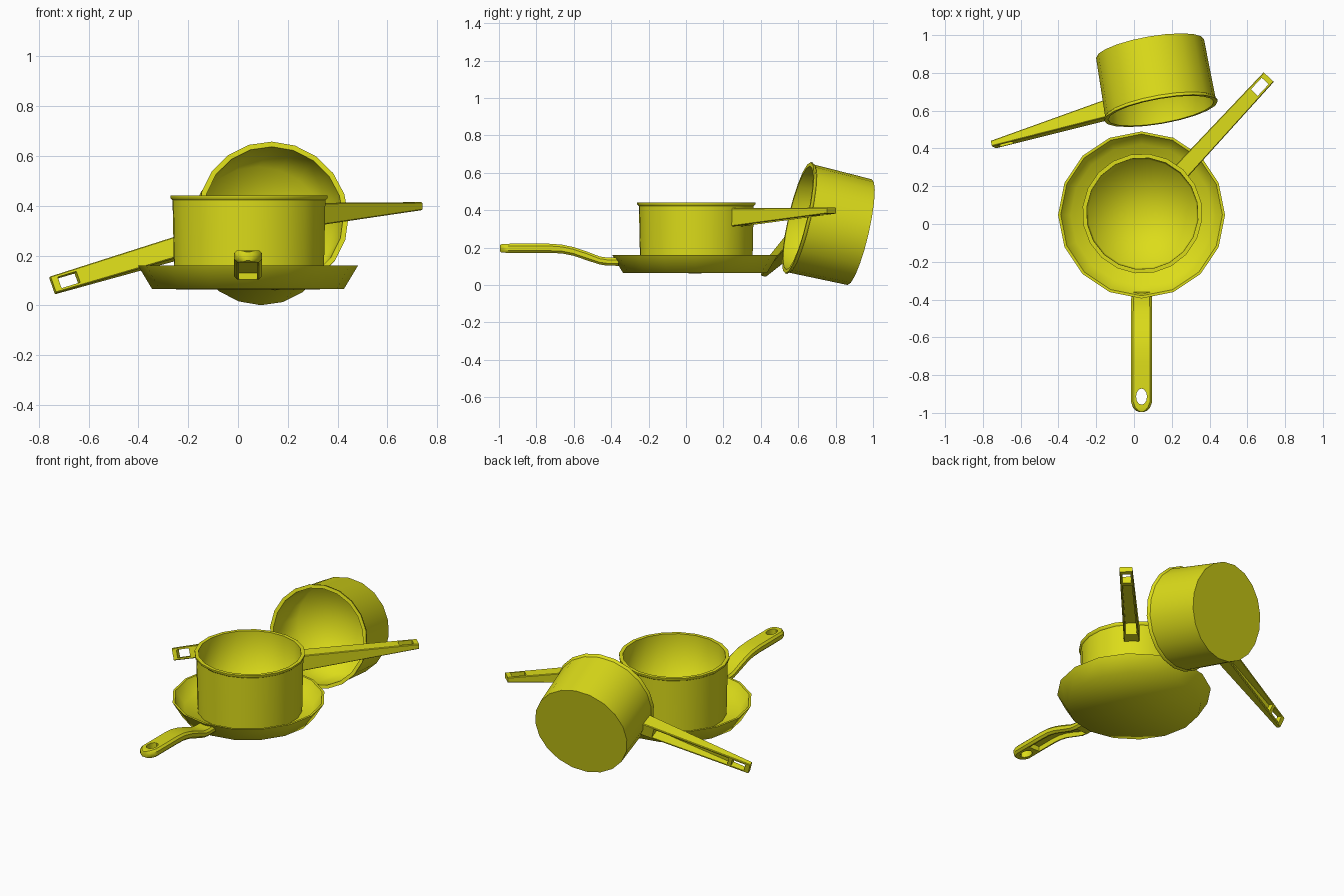
import bpy, bmesh, math
from mathutils import Matrix, Vector

if "Cube" in bpy.data.objects:
    bpy.data.objects.remove(bpy.data.objects["Cube"])

mat = bpy.data.materials.new("yellow_enamel")
mat.diffuse_color = (0.72, 0.72, 0.01, 1)
mat.use_nodes = True
mat.node_tree.nodes["Principled BSDF"].inputs["Base Color"].default_value = mat.diffuse_color


def add(name, bm, matrix):
    bmesh.ops.recalc_face_normals(bm, faces=bm.faces[:])
    me = bpy.data.meshes.new(name)
    bm.to_mesh(me)
    bm.free()
    me.materials.append(mat)
    ob = bpy.data.objects.new(name, me)
    bpy.context.collection.objects.link(ob)
    ob.matrix_world = matrix
    return ob


def lathe(name, profile, sides, sharp, matrix):
    """Revolve (r, z) points around z; rings listed in sharp keep a hard edge."""
    bm = bmesh.new()
    rings = []
    for r, z in profile:
        if r == 0:
            rings.append([bm.verts.new((0, 0, z))] * sides)
        else:
            rings.append([bm.verts.new((r * math.cos(2 * math.pi * i / sides),
                                        r * math.sin(2 * math.pi * i / sides), z))
                          for i in range(sides)])
    for a, b in zip(rings, rings[1:]):
        for i in range(sides):
            j = (i + 1) % sides
            vs = list(dict.fromkeys((a[i], a[j], b[j], b[i])))
            bm.faces.new(vs).smooth = True
    for k in sharp:
        for i in range(sides):
            bm.edges.get((rings[k][i], rings[k][(i + 1) % sides])).smooth = False
    return add(name, bm, matrix)


def sweep(name, stations, bevel, matrix):
    """Loft bevelled box sections (x, half width, top, bottom) along x."""
    bm = bmesh.new()
    rings = []
    for x, w, t, b in stations:
        c = min(bevel, w * 0.5)
        pts = [(-w, b + c), (-w + c, b), (w - c, b), (w, b + c),
               (w, t - c), (w - c, t), (-w + c, t), (-w, t - c)]
        if bevel == 0:
            pts = [(-w, b), (w, b), (w, t), (-w, t)]
        rings.append([bm.verts.new((x, y, z)) for y, z in pts])
    n = len(rings[0])
    for p, q in zip(rings, rings[1:]):
        for i in range(n):
            bm.faces.new((p[i], p[(i + 1) % n], q[(i + 1) % n], q[i]))
    bm.faces.new(rings[0])
    bm.faces.new(rings[-1])
    return add(name, bm, matrix)


def cut(ob, cutter):
    cutter.hide_render = True
    mod = ob.modifiers.new("cut", 'BOOLEAN')
    mod.operation = 'DIFFERENCE'
    mod.solver = 'EXACT'
    mod.object = cutter
    bpy.context.view_layer.objects.active = ob
    bpy.ops.object.modifier_apply(modifier=mod.name)
    bpy.data.objects.remove(cutter)


def smooth(ob, angle):
    bpy.ops.object.select_all(action='DESELECT')
    ob.select_set(True)
    bpy.context.view_layer.objects.active = ob
    bpy.ops.object.shade_smooth_by_angle(angle=math.radians(angle))


def saucepan(prefix, m):
    # Tapered pot with a small rolled lip
    lathe(prefix + "_pot",
          [(0, 0), (0.302, 0), (0.309, 0.338), (0.318, 0.346), (0.318, 0.357),
           (0.296, 0.357), (0.288, 0.02), (0, 0.015)], 20, (1, 2, 4, 5), m)
    # Straight handle, hollow underneath, with a rectangular hanging hole
    h = sweep(prefix + "_handle", [(0.298, 0.045, 0.327, 0.23), (0.985, 0.037, 0.33, 0.298)],
              0.004, m)
    cut(h, sweep("channel_cutter", [(0.37, 0.033, 0.312, 0.1), (0.85, 0.027, 0.316, 0.1)], 0, m))
    cut(h, sweep("hole_cutter", [(0.873, 0.025, 0.5, 0.1), (0.957, 0.025, 0.5, 0.1)], 0, m))
    smooth(h, 25)


# Frying pan body
pan = Matrix.Translation((0.04, 0.048, 0)) @ Matrix.Rotation(-math.pi / 2, 4, 'Z')
lathe("frying_pan", [(0, 0.063), (0.385, 0.065), (0.442, 0.16), (0.428, 0.16),
                     (0.375, 0.081), (0, 0.08)], 16, (2, 3), pan)

# Frying pan handle: S-curved bar with rounded end
bar = [(0.408, 0.054, 0.147, 0.103), (0.47, 0.055, 0.147, 0.104),
       (0.51, 0.056, 0.153, 0.110), (0.58, 0.056, 0.180, 0.133),
       (0.65, 0.056, 0.203, 0.157), (0.71, 0.056, 0.216, 0.169),
       (0.78, 0.056, 0.221, 0.172), (0.99, 0.056, 0.221, 0.172),
       (1.02, 0.045, 0.220, 0.173), (1.036, 0.03, 0.218, 0.175),
       (1.042, 0.015, 0.214, 0.179)]
pan_handle = sweep("frying_pan_handle", bar, 0.012, pan)
groove = [(x, 0.036, t - 0.018, b - 0.05) for x, w, t, b in bar[1:7]]
groove.append((0.89, 0.036, 0.203, 0.122))
cut(pan_handle, sweep("groove_cutter", groove, 0, pan))
bm = bmesh.new()
bmesh.ops.create_cone(bm, cap_ends=True, segments=12, radius1=1, radius2=1, depth=1,
                      matrix=Matrix.Translation((0.962, 0, 0.2)) @ Matrix.Diagonal((0.043, 0.029, 0.4, 1)))
cut(pan_handle, add("slot_cutter", bm, pan))
smooth(pan_handle, 35)

# Saucepan standing in the frying pan
saucepan("standing_saucepan", Matrix.Translation((0.044, 0.055, 0.084))
         @ Matrix.Rotation(math.radians(47.2), 4, 'Z'))

# Saucepan lying on its side behind
base = Vector((0.085, 0.928, 0.283))
up = Vector((0.058, -0.33, 0.077)).normalized()
out = Vector((-0.873, -0.217, -0.268))
out = (out - up * out.dot(up)).normalized()
side = up.cross(out)
tilt = Matrix((out, side, up)).transposed().to_4x4()
saucepan("tipped_saucepan", Matrix.Translation(base) @ tilt @ Matrix.Scale(0.96, 4))
